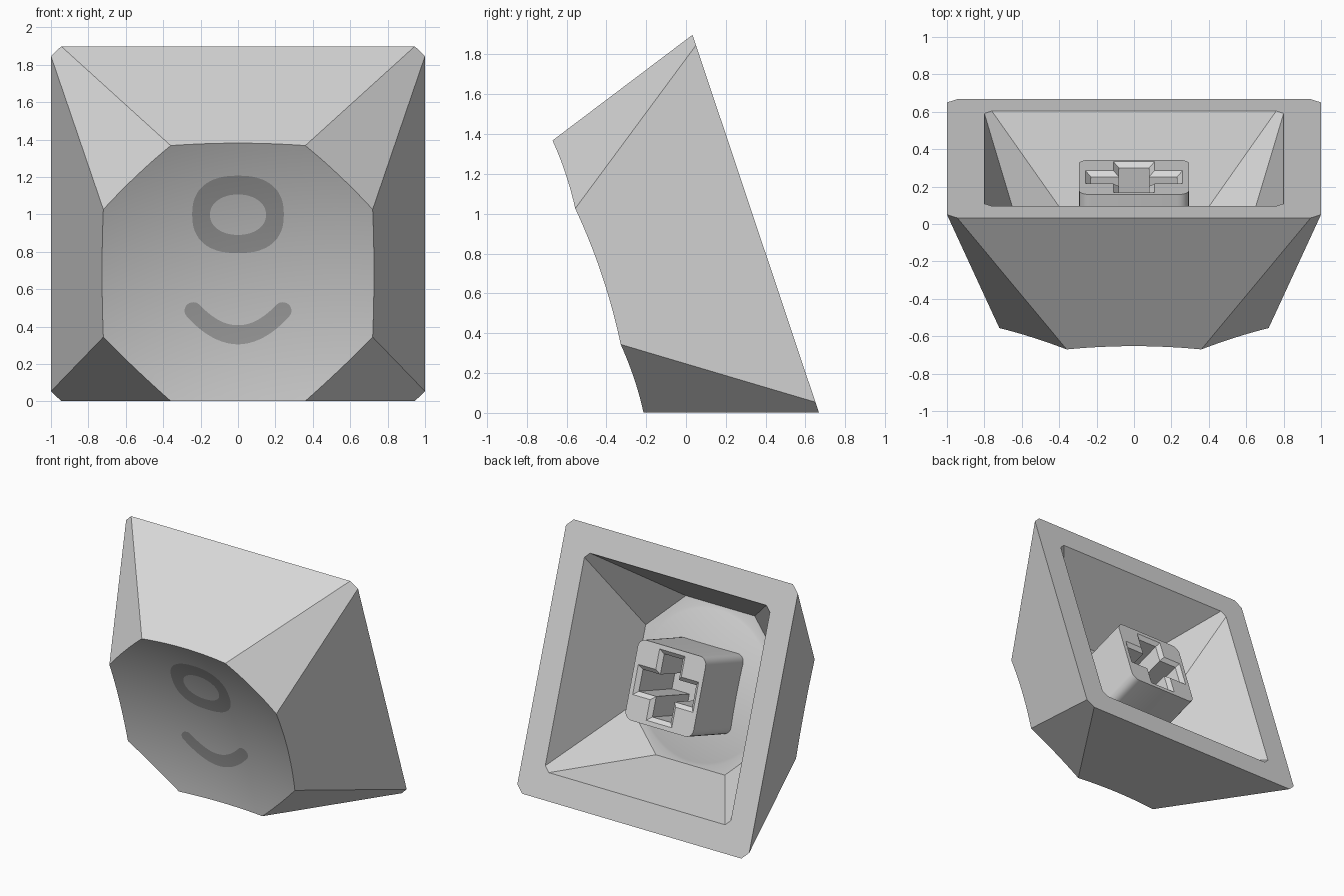
import bpy, bmesh, math
from mathutils import Matrix

if "Cube" in bpy.data.objects:
    bpy.data.objects.remove(bpy.data.objects["Cube"])

TILT = math.radians(18.5)
# Local frame: x across, y up the open base, z out towards the dished front
FRAME = Matrix.Translation((0, 0.35, 0.95)) @ Matrix.Rotation(math.pi / 2 + TILT, 4, 'X')
DISH_R, DISH_Z = 3.0, 3.725          # dish sphere radius and centre height
INNER_R = 3.157                      # concentric sphere under the dish


def material(name, grey):
    m = bpy.data.materials.new(name)
    m.diffuse_color = (grey, grey, grey, 1)
    m.use_nodes = True
    m.node_tree.nodes["Principled BSDF"].inputs["Base Color"].default_value = m.diffuse_color
    return m


SHELL = material("light grey plastic", 0.69)
MARK = material("dark grey marking", 0.39)


def make(name, bm, mat):
    me = bpy.data.meshes.new(name)
    bm.to_mesh(me)
    bm.free()
    me.materials.append(mat)
    ob = bpy.data.objects.new(name, me)
    ob.matrix_world = FRAME
    bpy.context.collection.objects.link(ob)
    return ob


def make_solid(name, bm):
    bmesh.ops.recalc_face_normals(bm, faces=bm.faces[:])
    return make(name, bm, SHELL)


def activate(ob):
    bpy.ops.object.select_all(action='DESELECT')
    ob.select_set(True)
    bpy.context.view_layer.objects.active = ob


def cut(ob, cutter):
    mod = ob.modifiers.new("cut", 'BOOLEAN')
    mod.operation, mod.solver, mod.object = 'DIFFERENCE', 'EXACT', cutter
    bpy.context.view_layer.update()
    activate(ob)
    bpy.ops.object.modifier_apply(modifier=mod.name)
    bpy.data.objects.remove(cutter)


def octagon(a, b):
    """Square of half size b whose corners are cut back to a."""
    return [(a, b), (-a, b), (-b, a), (-b, -a), (-a, -b), (a, -b), (b, -a), (b, a)]


def cross(w, l):
    """Plus sign with arm half width w and arm length l."""
    return [(w, w), (w, l), (-w, l), (-w, w), (-l, w), (-l, -w),
            (-w, -w), (-w, -l), (w, -l), (w, -w), (l, -w), (l, w)]


def loft(name, low, z0, high, z1, t0=0.0, t1=1.0):
    """Closed solid between two outlines, extended along its walls by t0, t1."""
    bm = bmesh.new()
    rings = []
    for t in (t0, t1):
        rings.append([bm.verts.new((p[0] + t * (q[0] - p[0]), p[1] + t * (q[1] - p[1]),
                                    z0 + t * (z1 - z0))) for p, q in zip(low, high)])
    n = len(low)
    for i in range(n):
        j = (i + 1) % n
        bm.faces.new((rings[0][i], rings[0][j], rings[1][j], rings[1][i]))
    bm.faces.new(rings[0])
    bm.faces.new(rings[1])
    return make_solid(name, bm)


def sphere_cap(name, radius, rim=1.1, rings=24, segs=72):
    """Lower cap of a sphere, closed by a flat lid."""
    bm = bmesh.new()
    tip = bm.verts.new((0, 0, DISH_Z - radius))
    prev = None
    for k in range(1, rings + 1):
        r = rim * k / rings
        z = DISH_Z - math.sqrt(radius ** 2 - r ** 2)
        ring = [bm.verts.new((r * math.cos(2 * math.pi * i / segs),
                              r * math.sin(2 * math.pi * i / segs), z)) for i in range(segs)]
        for i in range(segs):
            j = (i + 1) % segs
            if prev:
                bm.faces.new((prev[i], prev[j], ring[j], ring[i]))
            else:
                bm.faces.new((tip, ring[j], ring[i]))
        prev = ring
    bm.faces.new(prev)
    return make_solid(name, bm)


def dish_plate(name, rows, closed):
    """Paper-thin marking lying on the dish, from rows of (x, y) points."""
    bm = bmesh.new()
    r = DISH_R - 0.002
    grid = [[bm.verts.new((x, y, DISH_Z - math.sqrt(r * r - x * x - y * y)))
             for x, y in row] for row in rows]
    count = len(grid)
    for i in range(count if closed else count - 1):
        a, b = grid[i], grid[(i + 1) % count]
        for k in range(len(a) - 1):
            bm.faces.new((a[k], a[k + 1], b[k + 1], b[k]))
    bm.normal_update()
    bmesh.ops.reverse_faces(bm, faces=[f for f in bm.faces if f.normal.z < 0])
    return make(name, bm, MARK)


# Outer shell: eight-sided tapered block with a spherical dish in front
shell = loft("keycap_shell", octagon(0.945, 1.0), 0, octagon(0.36, 0.72), 0.835, 0, 1.05)
cut(shell, sphere_cap("dish_cutter", DISH_R))

# Hollow behind, its ceiling bulging under the dish
hollow = loft("hollow_cutter", octagon(0.76, 0.8), 0, octagon(0.297, 0.58), 0.62, -0.05, 1)
cut(hollow, sphere_cap("ceiling_cutter", INNER_R))
cut(shell, hollow)

# Mounting stem with rounded corners
HALF, ROUND, TIP = 0.293, 0.06, 0.105
outline = []
for q, (sx, sy) in enumerate([(1, 1), (-1, 1), (-1, -1), (1, -1)]):
    for k in range(6):
        a = math.pi / 2 * (q + k / 5)
        outline.append((sx * (HALF - ROUND) + ROUND * math.cos(a),
                        sy * (HALF - ROUND) + ROUND * math.sin(a)))
stem = loft("stem", outline, TIP, outline, 0.64)

# Cross-shaped socket in the stem, with a chamfered mouth
mouth, slot = cross(0.11, 0.26), cross(0.08, 0.23)
cut(stem, loft("mouth_cutter", mouth, TIP, slot, TIP + 0.025, -0.3, 1.1))
cut(stem, loft("socket_cutter", slot, TIP - 0.05, slot, 0.56))


# Ring marking
def rounded(angle, rx, ry, cy, power):
    c, s = math.cos(angle), math.sin(angle)
    return (rx * math.copysign(abs(c) ** (2 / power), c),
            cy + ry * math.copysign(abs(s) ** (2 / power), s))


rows = []
for i in range(64):
    ang = 2 * math.pi * i / 64
    p, q = rounded(ang, 0.15, 0.118, 0.300, 2.1), rounded(ang, 0.245, 0.226, 0.304, 2.4)
    rows.append([(p[0] + (q[0] - p[0]) * k / 4, p[1] + (q[1] - p[1]) * k / 4) for k in range(5)])
dish_plate("ring_mark", rows, True)

# Curved smile marking with round ends
rows = []
REACH, END = 0.24, 0.046
for i in range(49):
    s = -math.cos(math.pi * i / 48) * (REACH + END * 0.8)
    x = max(-REACH, min(REACH, s))
    over = (s - x) / (END * 0.8)
    slope = 2 * 0.135 * x / REACH ** 2
    n = math.hypot(1, slope)
    half = (0.052 - 0.006 * abs(x) / REACH) * math.sqrt(max(0.004, 1 - over * over))
    cx = x + over * END / n
    cy = -0.375 + 0.135 * (x / REACH) ** 2 + over * END * slope / n
    rows.append([(cx - slope / n * half * k / 2, cy + half / n * k / 2) for k in range(-2, 3)])
dish_plate("smile_mark", rows, False)

# Smooth curved surfaces, keep the wall edges crisp
for ob in list(bpy.context.scene.objects):
    activate(ob)
    bpy.ops.object.shade_smooth_by_angle(angle=math.radians(20))
